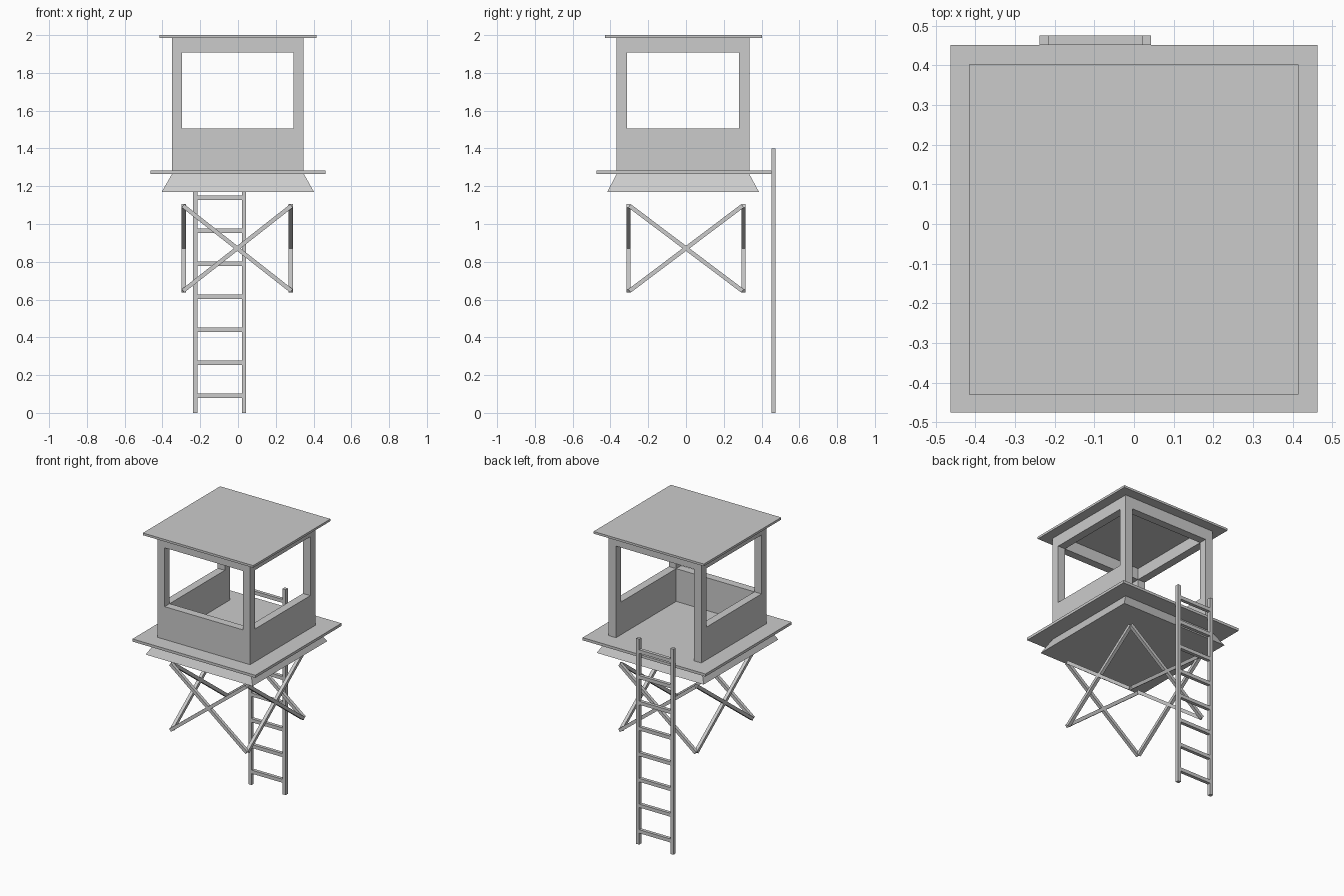
import bpy, bmesh, math
from mathutils import Matrix

if "Cube" in bpy.data.objects:
    bpy.data.objects.remove(bpy.data.objects["Cube"])


def make_object(name, bm):
    bmesh.ops.recalc_face_normals(bm, faces=bm.faces)
    mesh = bpy.data.meshes.new(name)
    bm.to_mesh(mesh)
    bm.free()
    obj = bpy.data.objects.new(name, mesh)
    bpy.context.collection.objects.link(obj)
    return obj


def box(name, x, y, z):
    """Box from (min, max) ranges on each axis."""
    bm = bmesh.new()
    bmesh.ops.create_cube(bm, size=1)
    for v in bm.verts:
        for i, (lo, hi) in enumerate((x, y, z)):
            v.co[i] = hi if v.co[i] > 0 else lo
    return make_object(name, bm)


def brace(name, center, length, angle, turn):
    """Square bar tilted by angle, then turned about z."""
    bm = bmesh.new()
    bmesh.ops.create_cube(bm, size=1)
    bm.transform(Matrix.Translation(center) @ Matrix.Rotation(turn, 4, 'Z')
                 @ Matrix.Rotation(angle, 4, 'Y')
                 @ Matrix.Diagonal((length, 0.022, 0.022, 1)))
    return make_object(name, bm)


# Roof and walkway slabs
box("roof", (-0.416, 0.415), (-0.43, 0.402), (1.985, 2.0))
box("walkway", (-0.463, 0.463), (-0.475, 0.452), (1.265, 1.283))

# Cabin walls: block hollowed out, with windows and an open back
cabin = box("cabin_walls", (-0.35, 0.348), (-0.367, 0.335), (1.283, 1.985))
WX, WY, WZ = (-0.296, 0.293), (-0.313, 0.281), (1.506, 1.907)
cutters = [
    box("room_cutter", WX, WY, (1.2, 2.1)),
    box("front_window_cutter", WX, (-0.6, 0.0), WZ),
    box("side_window_cutter", (-0.6, 0.6), WY, WZ),
    box("doorway_cutter", WX, (0.0, 0.6), (1.2, WZ[1])),
]
for cutter in cutters:
    mod = cabin.modifiers.new(cutter.name, 'BOOLEAN')
    mod.operation = 'DIFFERENCE'
    mod.solver = 'EXACT'
    mod.object = cutter
    cutter.hide_render = True
    cutter.display_type = 'WIRE'

# Flared base under the walkway
base = box("flared_base", (-0.404, 0.402), (-0.417, 0.386), (1.17, 1.265))
for v in base.data.vertices:
    if v.co.z > 1.2:
        v.co.x = math.copysign(0.349, v.co.x)
        v.co.y = 0.335 if v.co.y > 0 else -0.367

# Crossed braces on all four sides
SIDES = {
    "front": ((-0.004, -0.305, 0.871), 0.73, 0.665, 0),
    "back": ((-0.004, 0.305, 0.871), 0.73, 0.665, 0),
    "left": ((-0.287, 0, 0.871), 0.748, 0.645, math.pi / 2),
    "right": ((0.279, 0, 0.871), 0.748, 0.645, math.pi / 2),
}
for side, (center, length, angle, turn) in SIDES.items():
    brace(side + "_brace_rising", center, length, -angle, turn)
    brace(side + "_brace_falling", center, length, angle, turn)

# Ladder at the back
LY = (0.452, 0.475)
box("ladder_left_rail", (-0.238, -0.215), LY, (0, 1.4))
box("ladder_right_rail", (0.02, 0.043), LY, (0, 1.4))
for i in range(8):
    z = 0.09 + 0.175 * i
    box(f"ladder_rung_{i + 1}", (-0.215, 0.02), LY, (z - 0.012, z + 0.012))
